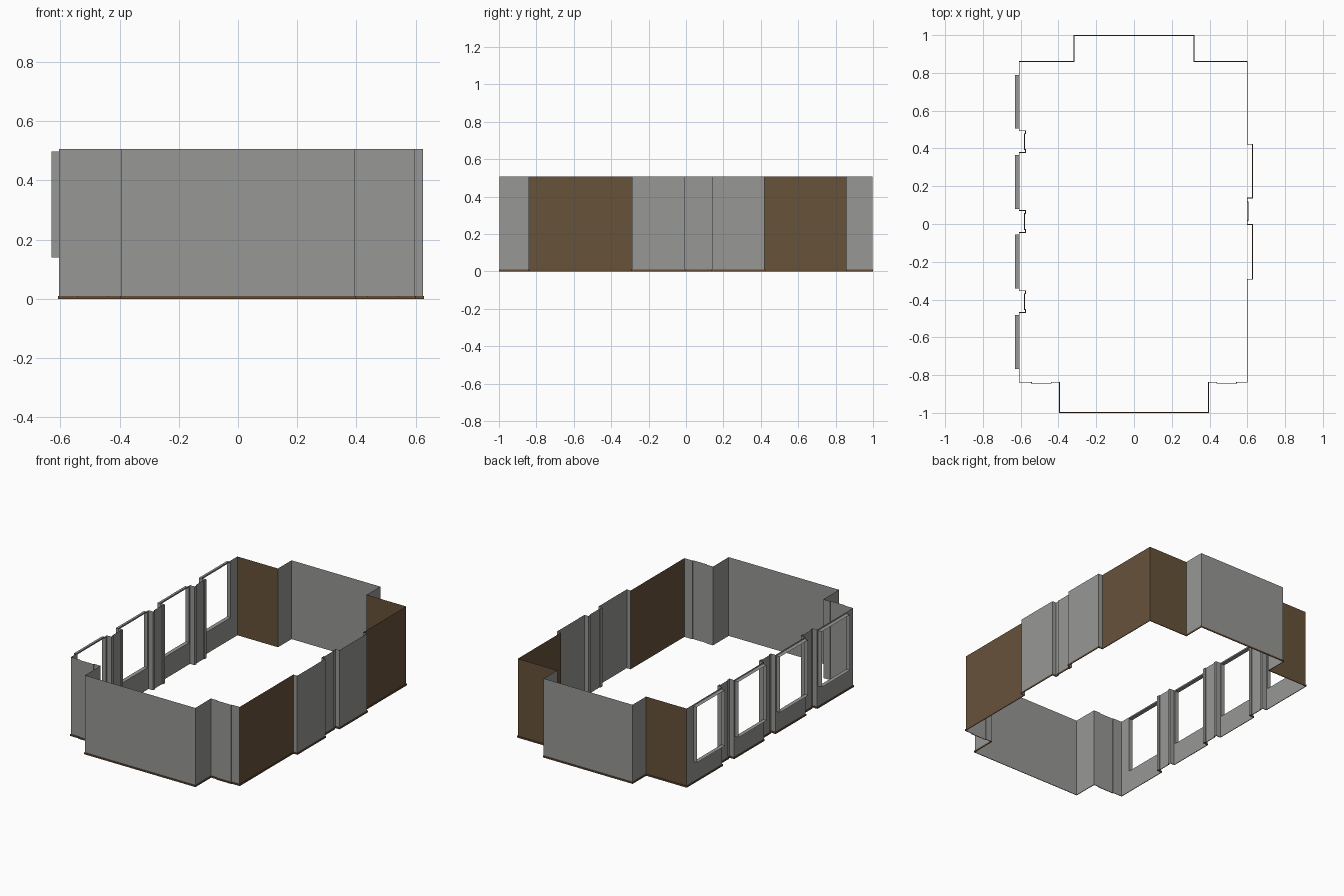
import bpy

if "Cube" in bpy.data.objects:
    bpy.data.objects.remove(bpy.data.objects["Cube"])

H = 0.507          # wall height
SKIRT_H, SKIRT_T = 0.01, 0.004
LEFT, RIGHT, REAR, FRONT = -0.605, 0.597, 0.858, -0.836
SILL, HEAD, OUT = 0.14, 0.498, -0.631


def material(name, rgb):
    m = bpy.data.materials.new(name)
    m.diffuse_color = (*rgb, 1)
    m.use_nodes = True
    m.node_tree.nodes["Principled BSDF"].inputs["Base Color"].default_value = m.diffuse_color
    return m


GREY = material("plaster grey", (0.31, 0.31, 0.30))
WOOD = material("wood panel brown", (0.135, 0.085, 0.042))
SKIRT = material("skirting brown", (0.125, 0.072, 0.037))


def make(name, quads, mat):
    """Object from a list of four-cornered faces."""
    verts = [v for q in quads for v in q]
    faces = [range(4 * i, 4 * i + 4) for i in range(len(quads))]
    me = bpy.data.meshes.new(name)
    me.from_pydata(verts, [], [tuple(f) for f in faces])
    me.materials.append(mat)
    ob = bpy.data.objects.new(name, me)
    bpy.context.scene.collection.objects.link(ob)
    return ob


def sheet(a, b, z0=0.0, z1=H):
    return [(*a, z0), (*b, z0), (*b, z1), (*a, z1)]


def lerp(a, b, t):
    return (a[0] + (b[0] - a[0]) * t, a[1] + (b[1] - a[1]) * t)


# Room outline, anticlockwise from the front left corner
front_half = [(0.54, FRONT), (0.54, -0.841), (0.44, -0.841), (0.44, FRONT),
              (0.393, FRONT), (0.393, -0.996)]
path = [(LEFT, FRONT)] + [(-x, y) for x, y in front_half]
path += front_half[::-1] + [(RIGHT, FRONT)]
path += [(RIGHT, -0.29), (0.625, -0.29), (0.625, -0.005), (RIGHT, -0.005),
         (RIGHT, 0.02), (0.602, 0.02), (0.602, 0.115), (RIGHT, 0.115),
         (RIGHT, 0.14), (0.625, 0.14), (0.625, 0.42), (RIGHT, 0.42), (RIGHT, REAR)]
path += [(0.316, REAR), (0.316, 0.996), (-0.316, 0.996), (-0.316, REAR), (LEFT, REAR)]
for c in (0.436, 0.013, -0.411):        # pilasters between the windows
    path += [(LEFT, c + 0.06), (-0.572, c + 0.06), (-0.572, c + 0.04), (-0.578, c + 0.04),
             (-0.578, c - 0.04), (-0.572, c - 0.04), (-0.572, c - 0.06), (LEFT, c - 0.06)]

segments = list(zip(path, path[1:] + path[:1]))
windows = [(0.505, 0.79), (0.08, 0.366), (-0.342, -0.055), (-0.767, -0.481)]

# Walls, sorted into plaster, wood and window bays
plaster, wood, bay, sleeve = [], [], [], []
for a, b in segments:
    length = abs(a[0] - b[0]) + abs(a[1] - b[1])
    on_rear = a[1] == b[1] == REAR
    if on_rear or (a[0] == b[0] == RIGHT and length > 0.4):
        cuts = (0, 0.33, 0.66, 1) if on_rear else (0, 0.24, 0.49, 1)
        rows = ((0, 0.35), (0.35, H)) if on_rear else ((0, H),)
        for t0, t1 in zip(cuts, cuts[1:]):
            for z0, z1 in rows:
                wood.append(sheet(lerp(a, b, t0), lerp(a, b, t1), z0, z1))
    elif a[0] == b[0] == LEFT:
        y0, y1 = next(w for w in windows if b[1] < w[0] and w[1] < a[1])
        p, q = (LEFT, y1), (LEFT, y0)
        bay += [sheet(a, p), sheet(q, b), sheet(p, q, 0, SILL), sheet(p, q, HEAD, H)]
        # Reveal running outwards round the opening
        po, qo = (OUT, y1), (OUT, y0)
        sleeve += [sheet(p, po, SILL, HEAD), sheet(qo, q, SILL, HEAD)]
        sleeve += [[(*p, z), (*po, z), (*qo, z), (*q, z)] for z in (SILL, HEAD)]
    else:
        plaster.append(sheet(a, b))

make("plaster_walls", plaster, GREY)
make("wood_panels", wood, WOOD)
make("window_bay_walls", bay, GREY)
make("window_reveals", sleeve, GREY)


# Skirting: outline offset outwards with square mitres
def normal(a, b):
    dx, dy = b[0] - a[0], b[1] - a[1]
    l = abs(dx) + abs(dy)
    return dy / l, -dx / l


outer = []
for i, p in enumerate(path):
    n0 = normal(path[i - 1], p)
    n1 = normal(p, path[(i + 1) % len(path)])
    k = 0.5 if n0 == n1 else 1
    outer.append((p[0] + SKIRT_T * k * (n0[0] + n1[0]), p[1] + SKIRT_T * k * (n0[1] + n1[1])))
skirt = []
for i, (a, b) in enumerate(segments):
    c, d = outer[i], outer[(i + 1) % len(path)]
    skirt.append(sheet(c, d, 0, SKIRT_H))
    skirt.append([(*a, SKIRT_H), (*c, SKIRT_H), (*d, SKIRT_H), (*b, SKIRT_H)])
    skirt.append([(*a, 0), (*b, 0), (*d, 0), (*c, 0)])
make("skirting_board", skirt, SKIRT)
